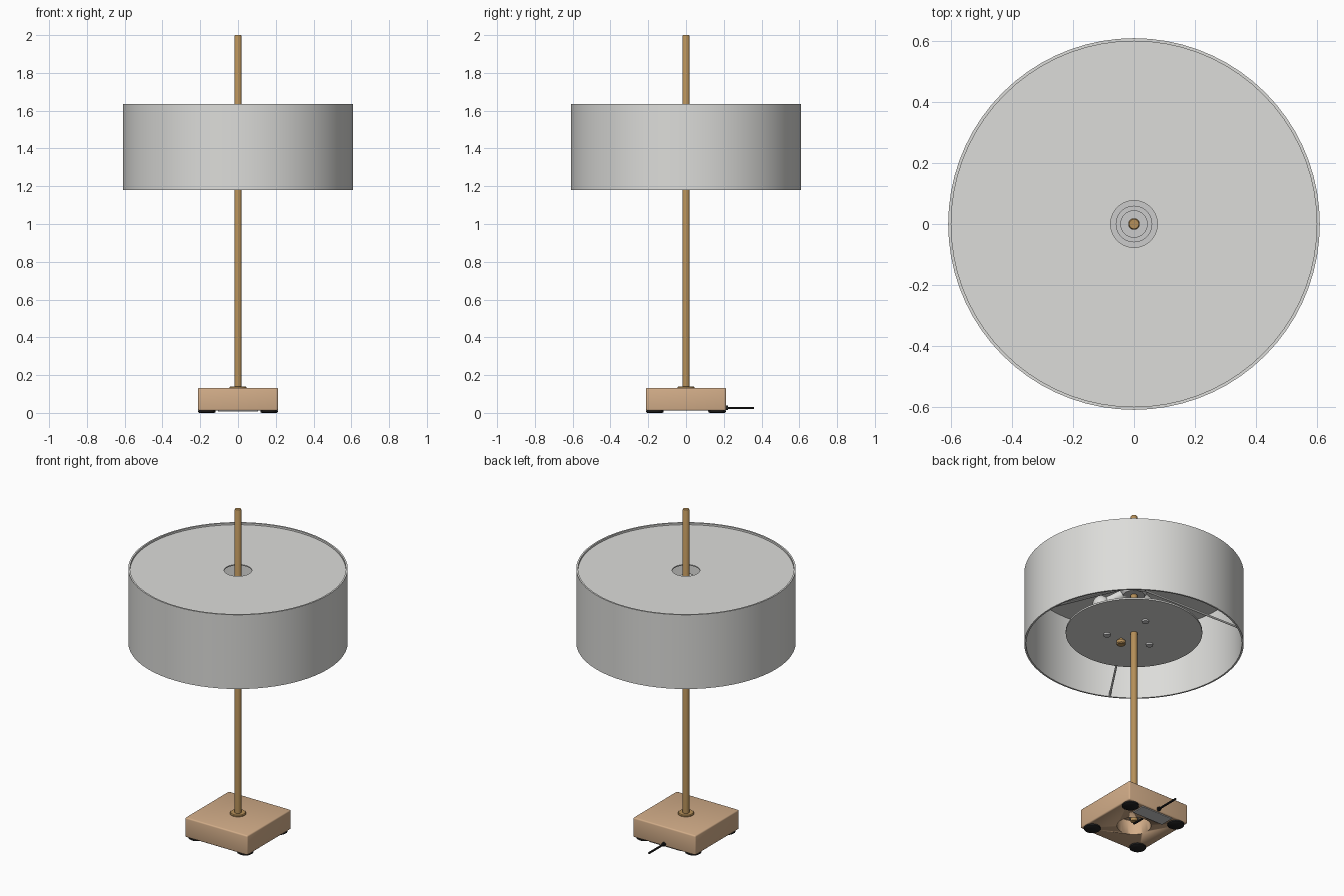
import bpy, bmesh
from math import sin, cos, pi, radians
from mathutils import Vector

old = bpy.data.objects.get("Cube")
if old:
    bpy.data.objects.remove(old, do_unlink=True)


def material(name, rgb):
    m = bpy.data.materials.new(name)
    m.use_nodes = True
    m.diffuse_color = (*rgb, 1)
    m.node_tree.nodes["Principled BSDF"].inputs["Base Color"].default_value = (*rgb, 1)
    return m


FABRIC = material("off_white", (0.72, 0.72, 0.70))
WOOD = material("light_wood", (0.65, 0.42, 0.25))
BRASS = material("brass", (0.47, 0.28, 0.10))
BLACK = material("black_rubber", (0.015, 0.015, 0.015))
STEEL = material("pale_steel", (0.60, 0.60, 0.60))


def finish(name, bm, mat, smooth=True):
    bmesh.ops.remove_doubles(bm, verts=bm.verts, dist=1e-5)
    bmesh.ops.recalc_face_normals(bm, faces=bm.faces)
    mesh = bpy.data.meshes.new(name)
    bm.to_mesh(mesh)
    bm.free()
    mesh.materials.append(mat)
    ob = bpy.data.objects.new(name, mesh)
    bpy.context.collection.objects.link(ob)
    bpy.ops.object.select_all(action="DESELECT")
    bpy.context.view_layer.objects.active = ob
    ob.select_set(True)
    if smooth:
        bpy.ops.object.shade_smooth_by_angle(angle=radians(35))
    return ob


def lathe(name, profile, mat, seg=32, at=(0, 0)):
    """Turn a closed (radius, z) profile around a vertical axis."""
    bm = bmesh.new()
    pts = [bm.verts.new((r + at[0], at[1], z)) for r, z in profile]
    edges = [bm.edges.new((p, pts[(i + 1) % len(pts)])) for i, p in enumerate(pts)
             if profile[i][0] + profile[(i + 1) % len(pts)][0] > 0]
    bmesh.ops.spin(bm, geom=pts + edges, cent=(*at, 0), axis=(0, 0, 1),
                   angle=2 * pi, steps=seg, use_merge=True)
    return finish(name, bm, mat)


def disc(name, r, z0, z1, mat, seg=32, at=(0, 0), hole=0.0):
    return lathe(name, [(hole, z0), (r, z0), (r, z1), (hole, z1)], mat, seg, at)


def box(name, size, centre, mat, bevel=0.0):
    bm = bmesh.new()
    bmesh.ops.create_cube(bm, size=1)
    bmesh.ops.scale(bm, vec=size, verts=bm.verts)
    bmesh.ops.translate(bm, vec=centre, verts=bm.verts)
    if bevel:
        bmesh.ops.bevel(bm, geom=bm.edges[:], offset=bevel, segments=3,
                        profile=0.5, affect="EDGES")
    return finish(name, bm, mat)


def rod(name, a, b, r, mat, seg=10):
    a, b = Vector(a), Vector(b)
    bm = bmesh.new()
    bmesh.ops.create_cone(bm, cap_ends=True, segments=seg, radius1=r, radius2=r,
                          depth=(b - a).length)
    bmesh.ops.transform(bm, verts=bm.verts,
                        matrix=(b - a).to_track_quat("Z", "Y").to_matrix().to_4x4())
    bmesh.ops.translate(bm, vec=(a + b) / 2, verts=bm.verts)
    return finish(name, bm, mat)


def polar(r, degrees):
    return r * cos(radians(degrees)), r * sin(radians(degrees))


# Wooden base, hollowed from below
base = box("base", (0.424, 0.424, 0.12), (0, 0, 0.072), WOOD, 0.008)
cutter = disc("base_cutter", 0.095, -0.1, 0.1, WOOD, 40)
cutter.hide_render = True
cut = base.modifiers.new("hollow", "BOOLEAN")
cut.operation = "DIFFERENCE"
cut.solver = "EXACT"
cut.object = cutter
bpy.ops.object.select_all(action="DESELECT")
bpy.context.view_layer.objects.active = base
base.select_set(True)
bpy.ops.object.modifier_apply(modifier=cut.name)
bpy.data.objects.remove(cutter, do_unlink=True)

# Rubber feet and underside plate
for side, x in (("left", 0.165), ("right", -0.165)):
    for end, y in (("front", -0.165), ("back", 0.165)):
        lathe(f"{end}_{side}_foot",
              [(0, 0), (0.04, 0), (0.046, 0.004), (0.046, 0.013), (0, 0.013)],
              BLACK, 24, (x, y))
box("underside_plate", (0.21, 0.085, 0.006), (0, 0.16, 0.010), STEEL)

# Power cord leaving through the back, with its nut inside the hollow
rod("cord", (0, 0.0, 0.026), (0, 0.36, 0.026), 0.006, BLACK)
rod("cord_grommet", (0, 0.205, 0.026), (0, 0.222, 0.026), 0.012, BLACK, 16)
disc("stem_nut", 0.03, 0.06, 0.102, STEEL, 6)

# Brass stem and collar
lathe("stem", [(0, 0.04), (0.019, 0.04), (0.019, 1.995), (0.016, 2.0), (0, 2.0)], BRASS, 16)
lathe("stem_collar", [(0.015, 0.13), (0.045, 0.13), (0.045, 0.137), (0.041, 0.141),
                      (0.015, 0.141)], BRASS, 32)

# Drum shade with recessed top panel
lathe("shade_wall", [(0.61, 1.18), (0.61, 1.635), (0.60, 1.635), (0.60, 1.18)], FABRIC, 72)
disc("shade_top", 0.602, 1.618, 1.624, FABRIC, 72, hole=0.077)

# Lamp hub under the top opening
lathe("hub", [(0.018, 1.49), (0.06, 1.49), (0.078, 1.52), (0.078, 1.54), (0.06, 1.54),
              (0.06, 1.55), (0.045, 1.55), (0.045, 1.56), (0.018, 1.56)], STEEL, 40)

# Sloping wire arms, lamp sockets and bulbs, three of each
for i in range(3):
    a = 123 + 120 * i
    rod(f"shade_arm_{i + 1}", (*polar(0.06, a), 1.515), (*polar(0.602, a), 1.186), 0.006, FABRIC)
    b = a + 60
    rod(f"socket_{i + 1}", (*polar(0.05, b), 1.515), (*polar(0.15, b), 1.48), 0.026, FABRIC, 20)
    bm = bmesh.new()
    bmesh.ops.create_uvsphere(bm, u_segments=20, v_segments=12, radius=0.05)
    bmesh.ops.translate(bm, vec=(*polar(0.19, b), 1.465), verts=bm.verts)
    finish(f"bulb_{i + 1}", bm, FABRIC)

# Round diffuser with its screws and brass switch knob
disc("diffuser", 0.38, 1.25, 1.26, FABRIC, 64, hole=0.017)
for i in range(3):
    disc(f"diffuser_screw_{i + 1}", 0.02, 1.24, 1.252, STEEL, 16, polar(0.15, 75 + 120 * i))
lathe("switch_knob", [(0, 1.215), (0.022, 1.215), (0.026, 1.22), (0.026, 1.238),
                      (0.014, 1.242), (0.014, 1.252), (0, 1.252)], BRASS, 20, (0.01, -0.1))
